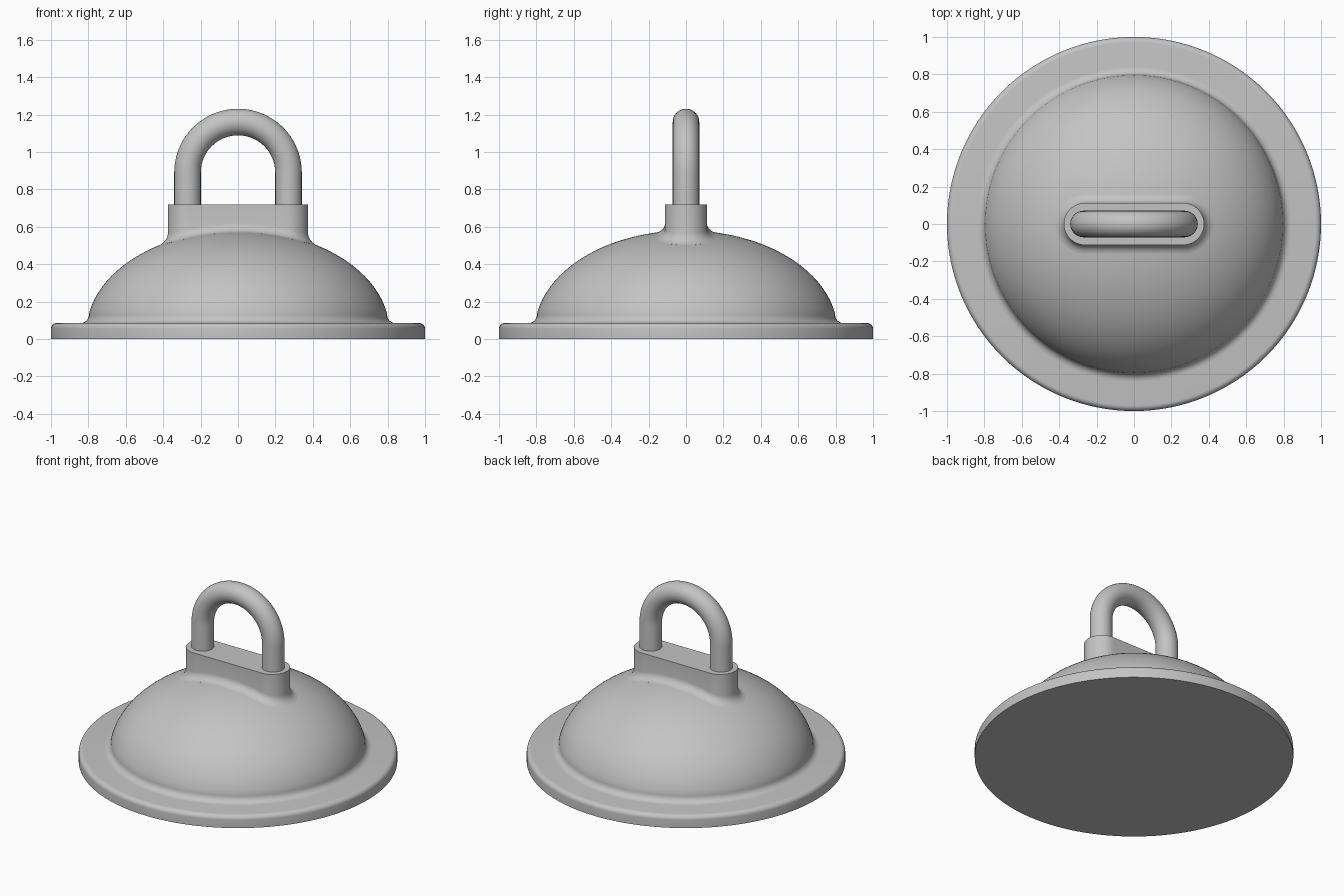
import bpy, bmesh
from math import sin, cos, pi, sqrt, radians

cube = bpy.data.objects.get("Cube")
if cube:
    bpy.data.objects.remove(cube, do_unlink=True)

grey = bpy.data.materials.new("plain grey")
grey.use_nodes = True
COLOUR = (0.55, 0.55, 0.55, 1)
grey.diffuse_color = COLOUR
grey.node_tree.nodes["Principled BSDF"].inputs["Base Color"].default_value = COLOUR

# Dome: half ellipsoid
DOME_R, DOME_H, DOME_Z = 0.81, 0.54, 0.04


def dome_height(r):
    return DOME_Z + DOME_H * sqrt(max(0, 1 - (r / DOME_R) ** 2))


def loft(name, rings):
    """Skin a list of closed rings and cap both ends."""
    bm = bmesh.new()
    loops = [[bm.verts.new(p) for p in ring] for ring in rings]
    n = len(loops[0])
    for a, b in zip(loops, loops[1:]):
        for i in range(n):
            j = (i + 1) % n
            bm.faces.new((a[i], a[j], b[j], b[i]))
    bm.faces.new(loops[0][::-1])
    bm.faces.new(loops[-1])
    bmesh.ops.recalc_face_normals(bm, faces=bm.faces)
    mesh = bpy.data.meshes.new(name)
    bm.to_mesh(mesh)
    bm.free()
    mesh.materials.append(grey)
    obj = bpy.data.objects.new(name, mesh)
    bpy.context.collection.objects.link(obj)
    bpy.ops.object.select_all(action="DESELECT")
    obj.select_set(True)
    bpy.context.view_layer.objects.active = obj
    bpy.ops.object.shade_smooth_by_angle(angle=radians(35))
    return obj


def circle(r, z, n=128):
    return [(r * cos(2 * pi * i / n), r * sin(2 * pi * i / n), z) for i in range(n)]


# Suction cup: rim with rounded edge, concave fillet, then dome
RIM, EDGE, FILLET = 0.085, 0.03, 0.045
quarter = [i / 6 * pi / 2 for i in range(7)]
profile = [(1, 0)]
profile += [(1 - EDGE + EDGE * cos(a), RIM - EDGE + EDGE * sin(a)) for a in quarter]
profile += [(0.797 + FILLET * (1 - sin(a)), RIM + FILLET * (1 - cos(a))) for a in quarter]
start = 0.19
for i in range(33):
    a = start + (pi / 2 - 0.01 - start) * i / 32
    profile.append((DOME_R * cos(a), DOME_Z + DOME_H * sin(a)))
loft("suction_cup", [circle(r, z) for r, z in profile])


# Handle mount: stadium block with a fillet that follows the dome
def stadium(offset, n=24, straight=24):
    half, r = 0.263, 0.112 + offset
    pts = []
    for side in (1, -1):
        for i in range(n + 1):
            a = -pi / 2 + pi * i / n
            pts.append((side * (half + r * cos(a)), side * r * sin(a)))
        for i in range(1, straight):
            pts.append((side * half * (1 - 2 * i / straight), side * r))
    return pts


BLEND = 0.045
rings = [[(x, y, 0.4) for x, y in stadium(0)]]
for a in quarter[::-1]:
    rings.append([(x, y, dome_height(sqrt(x * x + y * y)) + BLEND * (1 - sin(a)))
                  for x, y in stadium(BLEND * (1 - cos(a)))])
rings.append([(x, y, 0.72) for x, y in stadium(0)])
loft("handle_mount", rings)

# Handle: round bar bent into an arch
ARCH, BAR, CENTRE = 0.27, 0.071, 0.89
path = [(ARCH, 0.6, 0)]
path += [(ARCH * cos(a), CENTRE + ARCH * sin(a), a) for a in [pi * i / 48 for i in range(49)]]
path.append((-ARCH, 0.6, pi))
loft("handle", [[(x + u * cos(a), v, z + u * sin(a)) for u, v, _ in circle(BAR, 0, 32)]
                for x, z, a in path])
